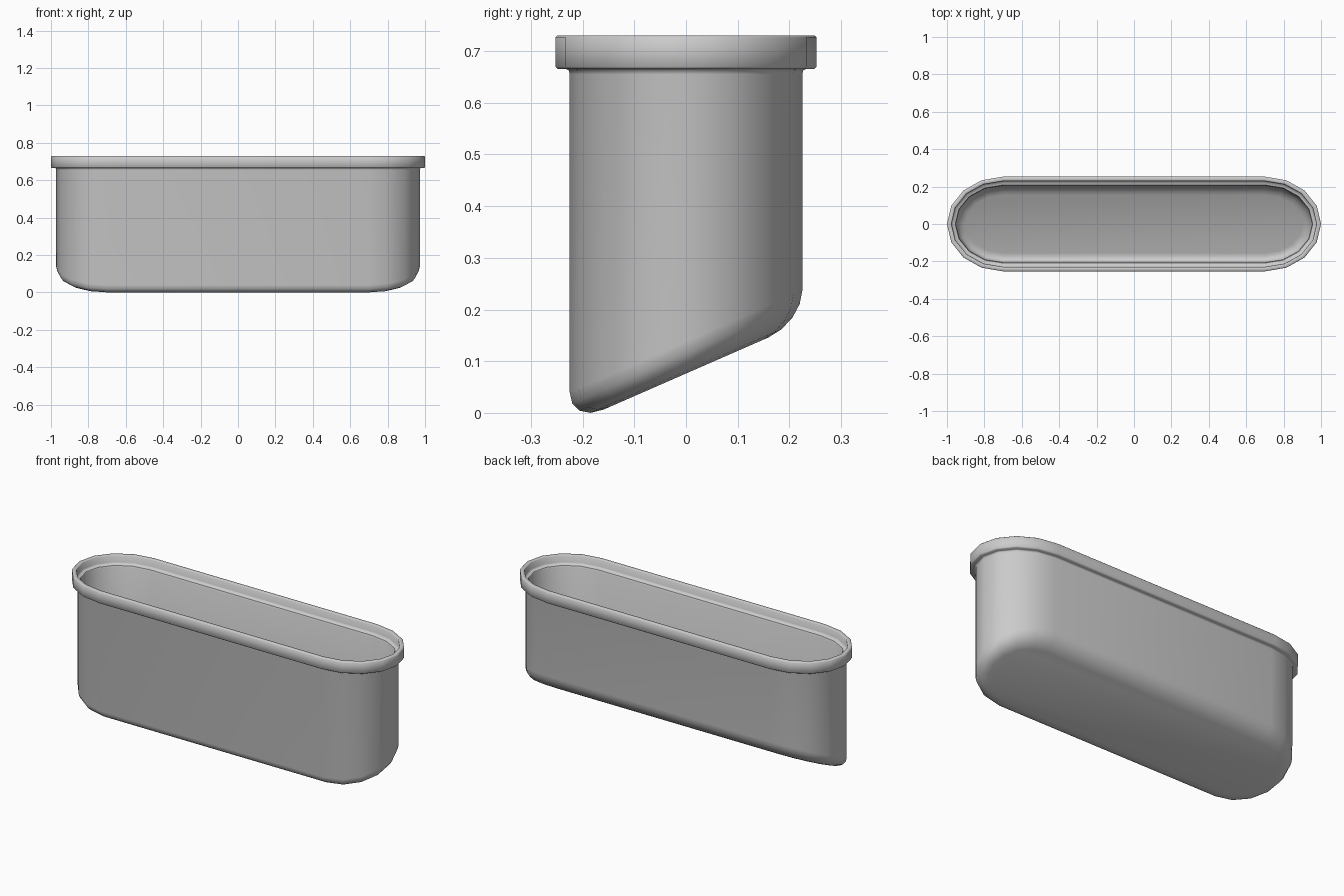
import bpy, bmesh, math

if "Cube" in bpy.data.objects:
    bpy.data.objects.remove(bpy.data.objects["Cube"])

STRAIGHT, END_A, END_B = 0.70, 0.30, 0.253   # long-oval outline
SLOPE, BASE = 0.4375, 0.077                  # slanted floor plane
SEG = 8                                      # sides per rounded end


def outline(d):
    """Long oval inset by d from the rim's outer edge."""
    pts = []
    for side in (1, -1):
        for i in range(SEG + 1):
            t = math.pi * i / SEG
            pts.append((side * (STRAIGHT + (END_A - d) * math.sin(t)),
                        -side * (END_B - d) * math.cos(t)))
    return pts


def floor_fillet(d, r, h, lift, steps=4):
    """Rounded transition from the wall into the slanted floor."""
    out = []
    for i in range(steps + 1):
        t = math.pi / 2 * i / steps
        out.append((d + r * (1 - math.cos(t)), lift + h * (1 - math.sin(t)), True))
    return out


# Section from outer floor, up the wall, over the rim, down to the inner floor
# Entries: inset, height, height measured from slanted floor
rim = [(0.028, 0.655, False), (0.026, 0.663, False), (0.022, 0.665, False),
       (0.005, 0.665, False), (0.0, 0.670, False), (0.0, 0.726, False),
       (0.004, 0.730, False), (0.021, 0.730, False), (0.024, 0.727, False),
       (0.024, 0.690, False), (0.028, 0.683, False),
       (0.044, 0.680, False), (0.048, 0.672, False)]
section = floor_fillet(0.028, 0.065, 0.062, 0.0)[::-1] + rim \
    + floor_fillet(0.048, 0.05, 0.05, 0.02)

# Loft the section around the outline
bm = bmesh.new()
rings = []
for d, z, slanted in section:
    rings.append([bm.verts.new((x, y, z + (BASE + SLOPE * y if slanted else 0)))
                  for x, y in outline(d)])
n = len(rings[0])
for a, b in zip(rings, rings[1:]):
    for i in range(n):
        j = (i + 1) % n
        bm.faces.new((a[i], a[j], b[j], b[i]))

# Outer and inner floors
bm.faces.new(rings[0][::-1])
bm.faces.new(rings[-1])
bmesh.ops.recalc_face_normals(bm, faces=bm.faces)

# Rest on the ground
low = min(v.co.z for v in bm.verts)
for v in bm.verts:
    if v.co.z < 0.6:
        v.co.z -= low

mesh = bpy.data.meshes.new("slanted_bin")
bm.to_mesh(mesh)
bm.free()
obj = bpy.data.objects.new("slanted_bin", mesh)
bpy.context.collection.objects.link(obj)
bpy.context.view_layer.objects.active = obj
obj.select_set(True)
bpy.ops.object.shade_smooth_by_angle(angle=math.radians(50))
